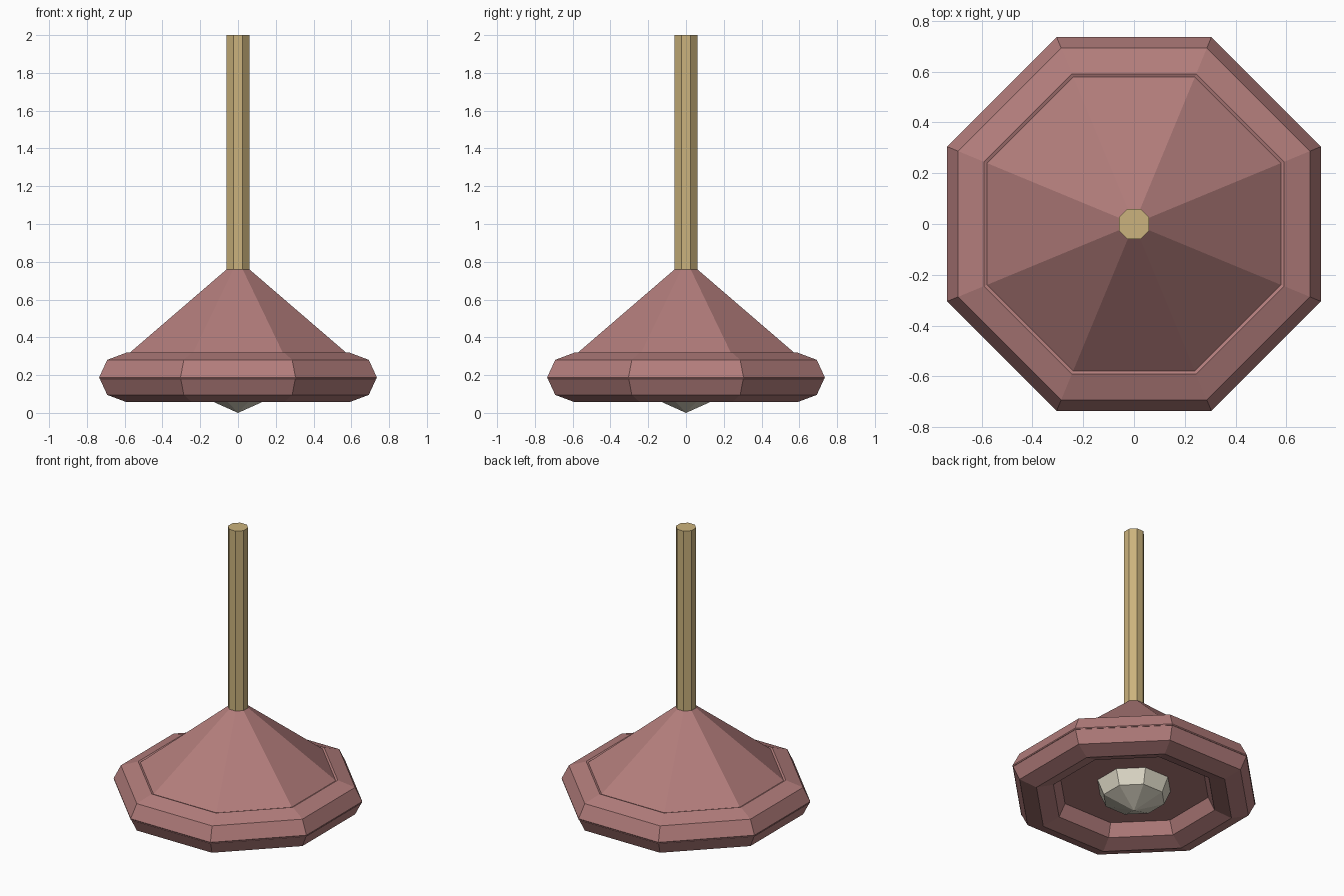
import bpy, bmesh, math

if "Cube" in bpy.data.objects:
    bpy.data.objects.remove(bpy.data.objects["Cube"])

SIDES = 8
FLAT = math.cos(math.pi / SIDES)  # flat-side distance / corner radius


def material(name, rgb):
    m = bpy.data.materials.new(name)
    m.diffuse_color = (*rgb, 1)
    m.use_nodes = True
    m.node_tree.nodes["Principled BSDF"].inputs["Base Color"].default_value = m.diffuse_color
    return m


def lathe(name, profile, mat, closed=False):
    """Revolve (flat-side radius, z) points into an eight-sided solid."""
    bm = bmesh.new()
    rings = []
    for r, z in profile:
        if r == 0:
            rings.append([bm.verts.new((0, 0, z))] * SIDES)
            continue
        ring = []
        for i in range(SIDES):
            a = 2 * math.pi * (i + 0.5) / SIDES
            ring.append(bm.verts.new((r / FLAT * math.cos(a), r / FLAT * math.sin(a), z)))
        rings.append(ring)
    pairs = list(zip(rings, rings[1:]))
    if closed:
        pairs.append((rings[-1], rings[0]))
    for lo, hi in pairs:
        for i in range(SIDES):
            j = (i + 1) % SIDES
            bm.faces.new(list(dict.fromkeys((lo[i], lo[j], hi[j], hi[i]))))
    if not closed:
        for ring in (rings[0], rings[-1]):
            if ring[0] is not ring[1]:
                bm.faces.new(ring)
    bmesh.ops.recalc_face_normals(bm, faces=bm.faces)
    me = bpy.data.meshes.new(name)
    bm.to_mesh(me)
    bm.free()
    me.materials.append(mat)
    ob = bpy.data.objects.new(name, me)
    bpy.context.collection.objects.link(ob)
    return ob


pink = material("dusty_pink", (0.448, 0.205, 0.2))
tan = material("tan_brass", (0.60, 0.45, 0.205))
cream = material("warm_white", (0.73, 0.69, 0.57))

# Hanging rod
lathe("rod", [(0.06, 0.76), (0.06, 2.0)], tan)

# Conical shade with flat underside, just reaching the rim's outer edge
lathe("shade", [(0.734, 0.18), (0.06, 0.76)], pink)

# Chunky ring-shaped rim, eight-sided in section
rim = [(0.59 + 0.145 * math.cos(k * math.pi / 4), 0.188 + 0.131 * math.sin(k * math.pi / 4))
       for k in range(8)]
lathe("rim", rim, pink, closed=True)

# Faceted ball bulb, half sunk into the shade
R = 0.28
bulb = [(0 if k in (0, 4) else R * FLAT * math.sin(k * math.pi / 4),
         R - R * math.cos(k * math.pi / 4)) for k in range(5)]
lathe("bulb", bulb, cream)
